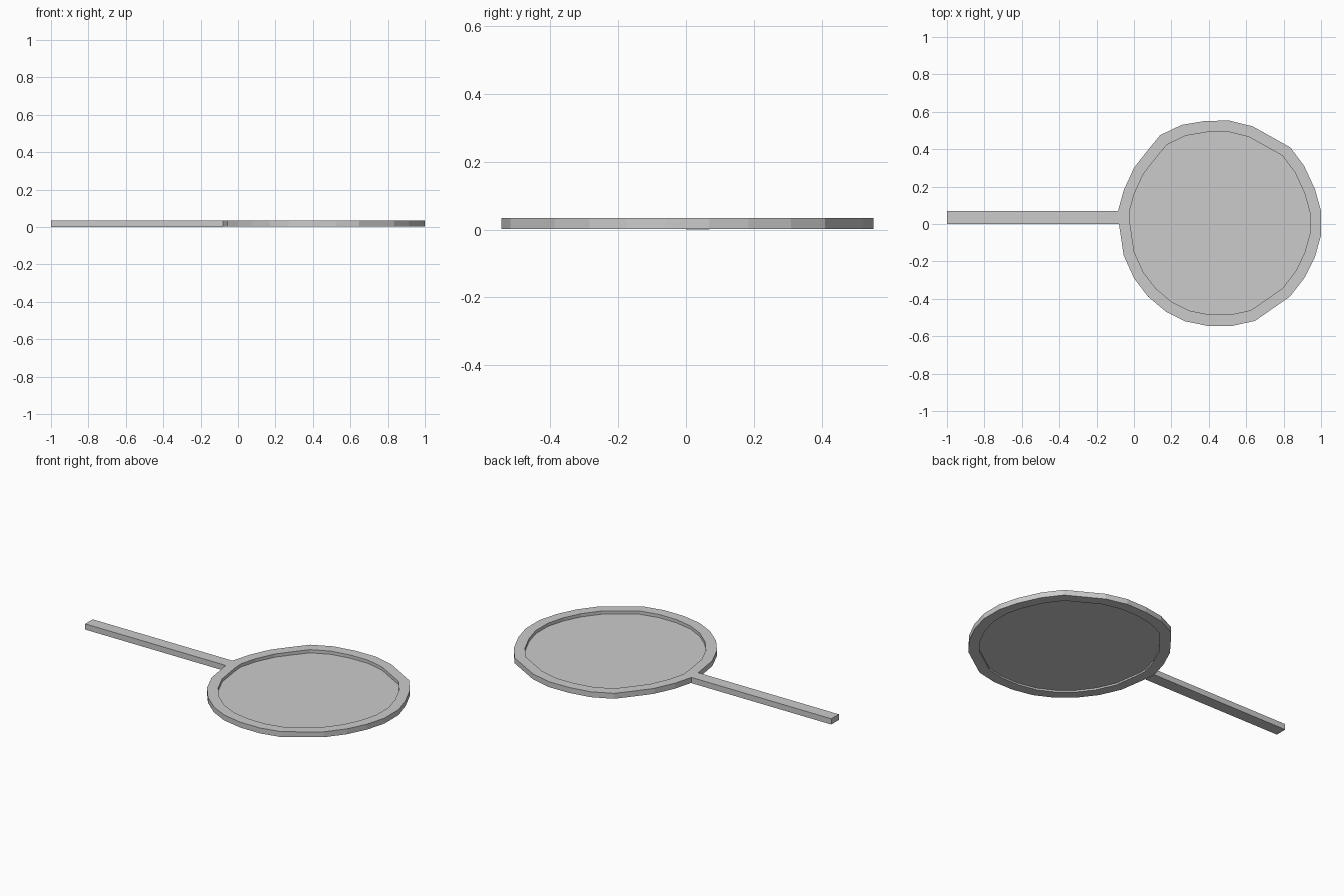
import bpy
import bmesh

if "Cube" in bpy.data.objects:
    bpy.data.objects.remove(bpy.data.objects["Cube"])

CENTRE = (0.457, 0.004)
INSET = 0.89  # inner edge of the rim relative to the outer edge
Z_RIM, Z_TOP = 0.002, 0.034

# slightly irregular faceted outline of the round head
OUTLINE = [
    (-.085, .07), (-.08, 0), (-.055, -.168), (0, -.29), (.075, -.388),
    (.17, -.468), (.273, -.52), (.396, -.545), (.524, -.545), (.647, -.518),
    (.834, -.388), (.914, -.285), (.968, -.175), (1, -.06), (1, .07),
    (.968, .185), (.91, .31), (.835, .41), (.635, .522), (.51, .553),
    (.38, .551), (.255, .53), (.14, .475), (.07, .39), (0, .30), (-.055, .18)]


def inset(points, k):
    return [(CENTRE[0] + (x - CENTRE[0]) * k, CENTRE[1] + (y - CENTRE[1]) * k)
            for x, y in points]


def finish(name, bm):
    bmesh.ops.recalc_face_normals(bm, faces=bm.faces)
    mesh = bpy.data.meshes.new(name)
    bm.to_mesh(mesh)
    bm.free()
    obj = bpy.data.objects.new(name, mesh)
    bpy.context.collection.objects.link(obj)
    return obj


def slab(name, points, z0, z1):
    bm = bmesh.new()
    low = [bm.verts.new((x, y, z0)) for x, y in points]
    high = [bm.verts.new((x, y, z1)) for x, y in points]
    bm.faces.new(low[::-1])
    bm.faces.new(high)
    for i in range(len(points)):
        j = (i + 1) % len(points)
        bm.faces.new((low[i], low[j], high[j], high[i]))
    return finish(name, bm)


def ring(name, outer, inner, z0, z1):
    bm = bmesh.new()
    loops = [[bm.verts.new((x, y, z)) for x, y in pts]
             for pts, z in ((outer, z0), (outer, z1), (inner, z1), (inner, z0))]
    n = len(outer)
    for k in range(4):
        a, b = loops[k], loops[(k + 1) % 4]
        for i in range(n):
            j = (i + 1) % n
            bm.faces.new((a[i], a[j], b[j], b[i]))
    return finish(name, bm)


# raised rim around the head
ring("rim", OUTLINE, inset(OUTLINE, INSET), Z_RIM, Z_TOP)

# thin recessed plate inside the rim
slab("plate", inset(OUTLINE, INSET + 0.003), 0.012, 0.015)

# straight square-section handle meeting the rim's flat facet
slab("handle", [(-1, 0), (-.08, 0), (-.085, .07), (-1, .07)], 0, Z_TOP)
